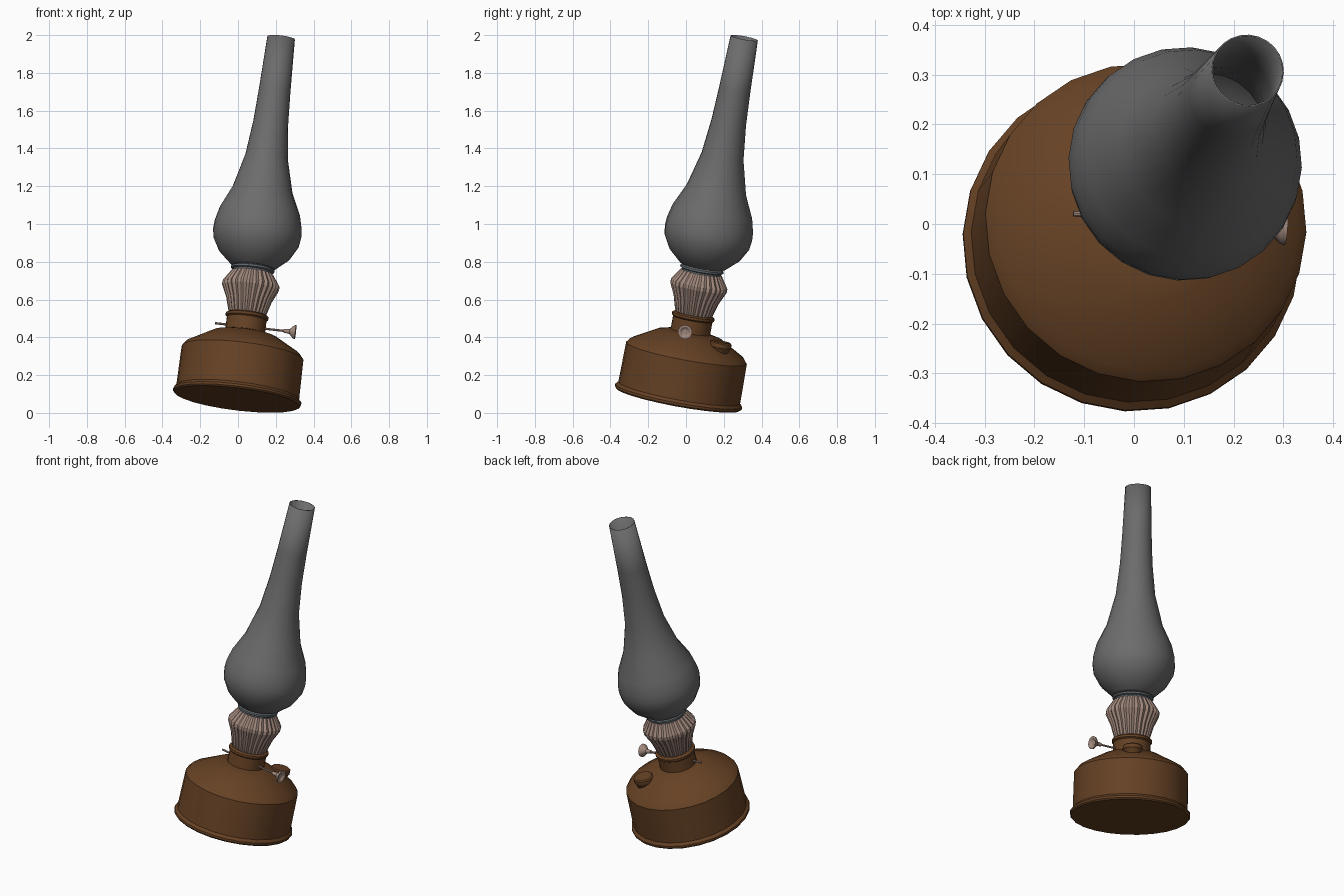
import bpy, bmesh, math
from mathutils import Matrix, Vector

cube = bpy.data.objects.get("Cube")
if cube:
    bpy.data.objects.remove(cube, do_unlink=True)

# Leaning frame of the whole lamp
foot = Vector((-0.006, -0.042, 0.073))
axis = Vector((0.234, 0.35, 1.911)).normalized()
side = Vector((0.992, -0.06, -0.111))
side = (side - axis * side.dot(axis)).normalized()
LEAN = Matrix((side, axis.cross(side), axis)).transposed().to_4x4()
LEAN.translation = foot


def material(name, rgb, roughness=0.6):
    m = bpy.data.materials.new(name)
    m.use_nodes = True
    m.diffuse_color = (*rgb, 1)
    bsdf = m.node_tree.nodes["Principled BSDF"]
    bsdf.inputs["Base Color"].default_value = (*rgb, 1)
    bsdf.inputs["Roughness"].default_value = roughness
    return m


brown = material("brown_enamel", (0.133, 0.054, 0.018))
glass = material("smoky_glass", (0.15, 0.15, 0.15))
steel = material("grey_steel", (0.13, 0.15, 0.165))
copper = material("pale_copper", (0.36, 0.25, 0.205))


def lathe(name, profile, mat, sides=24, local=Matrix(), flute=0.0, angle=35, wall=0.0):
    """Spin (radius, height) points about local z; flute pulls every other column inward."""
    bm = bmesh.new()
    rings = []
    for r, h in profile:
        ring = []
        for i in range(sides):
            a = 2 * math.pi * i / sides
            q = r * (1 - flute * (i % 2))
            ring.append(bm.verts.new((q * math.cos(a), q * math.sin(a), h)))
        rings.append(ring)
    for low, high in zip(rings, rings[1:]):
        for i in range(sides):
            j = (i + 1) % sides
            bm.faces.new((low[i], low[j], high[j], high[i]))
    bmesh.ops.remove_doubles(bm, verts=bm.verts, dist=1e-5)
    bm.transform(LEAN @ local)
    if not wall:
        bmesh.ops.recalc_face_normals(bm, faces=bm.faces)
    mesh = bpy.data.meshes.new(name)
    bm.to_mesh(mesh)
    bm.free()
    mesh.materials.append(mat)
    ob = bpy.data.objects.new(name, mesh)
    bpy.context.collection.objects.link(ob)
    if wall:
        mod = ob.modifiers.new("wall", 'SOLIDIFY')
        mod.thickness, mod.offset = wall, -1
    bpy.ops.object.select_all(action='DESELECT')
    ob.select_set(True)
    bpy.context.view_layer.objects.active = ob
    bpy.ops.object.shade_smooth_by_angle(angle=math.radians(angle))
    return ob


# Fuel tank with flared foot rim, sloping shoulder and neck
lathe("fuel_tank", [(0, 0), (0.335, 0), (0.342, 0.008), (0.342, 0.02), (0.328, 0.035),
                    (0.325, 0.25), (0.305, 0.275), (0.17, 0.352), (0.107, 0.366), (0, 0.366)], brown)
lathe("tank_neck", [(0, 0.35), (0.106, 0.35), (0.106, 0.435), (0.114, 0.442),
                    (0.114, 0.455), (0.104, 0.462), (0, 0.462)], brown)

# Filler cap on the shoulder
lathe("filler_cap", [(0, 0.26), (0.03, 0.26), (0.053, 0.325), (0.057, 0.33), (0.057, 0.352),
                     (0.05, 0.358), (0, 0.358)], brown, 16,
      Matrix.Translation((0.123, 0.175, 0)))

# Fluted burner and the collar holding the chimney
lathe("burner", [(0.095, 0.458), (0.102, 0.47), (0.122, 0.54), (0.152, 0.605), (0.152, 0.625),
                 (0.112, 0.685), (0.1, 0.692)], copper, 56, flute=0.06, angle=20)
lathe("chimney_collar", [(0, 0.665), (0.104, 0.665), (0.106, 0.695), (0.116, 0.7), (0.116, 0.71),
                         (0.106, 0.715), (0.113, 0.722), (0.113, 0.735), (0, 0.735)], steel)

# Open glass chimney
lathe("chimney", [(0.108, 0.715), (0.122, 0.722), (0.189, 0.782), (0.228, 0.852), (0.235, 0.9),
                  (0.232, 0.945), (0.214, 1.018), (0.16, 1.134), (0.113, 1.316), (0.093, 1.5),
                  (0.084, 1.676), (0.0735, 1.958)], glass, angle=60, wall=0.003)

# Wick spindle and flared turning knob, lying along the lamp's side axis
across = Matrix.Translation((0, -0.017, 0.39)) @ Matrix.Rotation(math.pi / 2, 4, 'Y')
lathe("wick_spindle", [(0, -0.163), (0.006, -0.163), (0.006, 0.22), (0, 0.22)], copper, 8, across)
lathe("wick_knob", [(0, 0.205), (0.01, 0.205), (0.013, 0.235), (0.036, 0.257), (0.038, 0.267),
                    (0.028, 0.267), (0.015, 0.258), (0, 0.258)], copper, 16, across)
